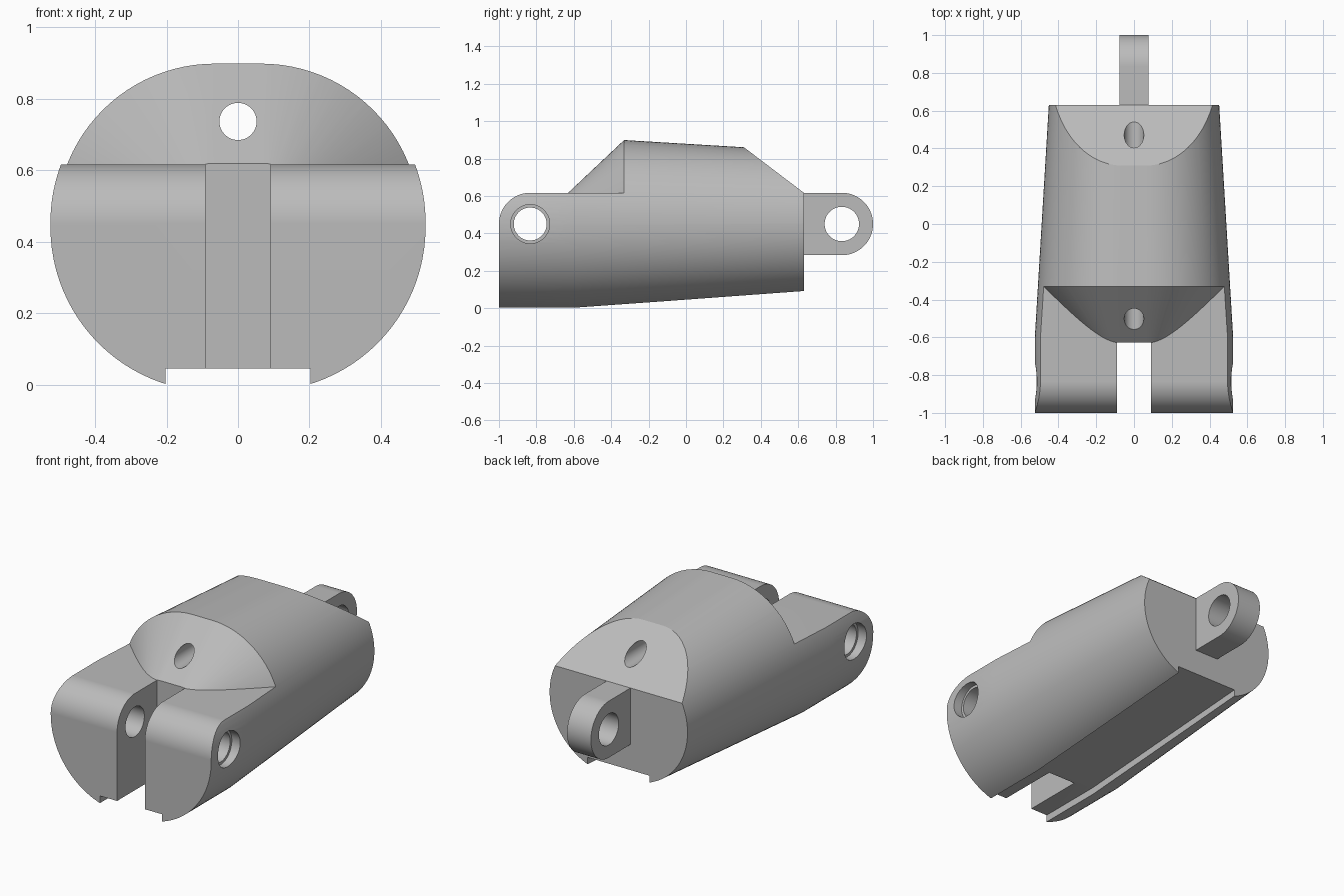
import bpy
import bmesh
from math import sin, cos, pi, radians, sqrt
from mathutils import Matrix

cube = bpy.data.objects.get("Cube")
if cube:
    bpy.data.objects.remove(cube)

gray = bpy.data.materials.new("plain_gray")
gray.use_nodes = True
gray.diffuse_color = (0.5, 0.5, 0.5, 1)
gray.node_tree.nodes["Principled BSDF"].inputs["Base Color"].default_value = (0.5, 0.5, 0.5, 1)

AXIS_Z = 0.45      # height of the pin holes
LEDGE = 0.617      # height of the flat shoulders
PIN_Y = 0.833      # distance of the pin holes from the middle
LUG_R = 0.167      # rounding of the lug and the prongs


def finish(name, bm):
    bmesh.ops.recalc_face_normals(bm, faces=bm.faces)
    mesh = bpy.data.meshes.new(name)
    bm.to_mesh(mesh)
    bm.free()
    mesh.materials.append(gray)
    ob = bpy.data.objects.new(name, mesh)
    bpy.context.collection.objects.link(ob)
    return ob


def loft(name, rings):
    """Skin closed rings of equal length and cap both ends."""
    bm = bmesh.new()
    loops = [[bm.verts.new(p) for p in ring] for ring in rings]
    n = len(loops[0])
    for a, b in zip(loops, loops[1:]):
        for i in range(n):
            j = (i + 1) % n
            bm.faces.new((a[i], a[j], b[j], b[i]))
    bm.faces.new(loops[0])
    bm.faces.new(loops[-1])
    return finish(name, bm)


def prism(name, profile, half_width):
    """Extrude a (y, z) profile across x."""
    return loft(name, [[(x, y, z) for y, z in profile] for x in (-half_width, half_width)])


def arc(cy, cz, r, start, end, steps=24):
    angles = [radians(start + (end - start) * i / steps) for i in range(steps + 1)]
    return [(cy + r * cos(a), cz + r * sin(a)) for a in angles]


def cylinder(name, r, length, axis, location):
    bm = bmesh.new()
    bmesh.ops.create_cone(bm, cap_ends=True, segments=64, radius1=r, radius2=r, depth=length,
                          matrix=Matrix.Translation(location) @ Matrix.Rotation(pi / 2, 4, axis))
    return finish(name, bm)


def section(y, r, low=0.455, high=0.455, flat=0.065):
    """Rounded body outline: two half circles joined by short flats."""
    quarters = ((flat, high, 0), (-flat, high, 90), (-flat, low, 180), (flat, low, 270))
    return [(x, y, z) for cx, cz, a in quarters
            for x, z in arc(cx, cz, r, a, a + 90)]


def cut(target, *cutters):
    bpy.context.view_layer.objects.active = target
    for cutter in cutters:
        mod = target.modifiers.new("cut", 'BOOLEAN')
        mod.operation = 'DIFFERENCE'
        mod.solver = 'EXACT'
        mod.object = cutter
        bpy.ops.object.modifier_apply(modifier=mod.name)
        bpy.data.objects.remove(cutter)


def shade(ob):
    bpy.ops.object.select_all(action='DESELECT')
    ob.select_set(True)
    bpy.context.view_layer.objects.active = ob
    bpy.ops.object.shade_smooth_by_angle(angle=radians(25))
    mod = ob.modifiers.new("clean_normals", 'WEIGHTED_NORMAL')
    mod.keep_sharp = True


# Tapered body
body = loft("body", [section(-1, 0.46, 0.441), section(-0.6, 0.46, 0.441),
                     section(0.63, 0.386, 0.452)])

# Front shoulders, leaving a conical nose on the upper half
shoulder = prism("shoulder_cutter", [(-1.2, LEDGE), (-0.3, LEDGE), (-0.3, 1.2), (-1.2, 1.2)], 0.8)
nose = loft("nose_cutter", [section(-0.68, 0.115), section(-0.2, 0.567)])
cut(shoulder, nose)

# Rounded upper front edge of the prongs
corner = prism("corner_cutter", [(-1.2, AXIS_Z)] + arc(-PIN_Y, AXIS_Z, LUG_R, 180, 90)
               + [(-PIN_Y, 0.7), (-1.2, 0.7)], 0.8)

# Sloped back deck, slot between the prongs, channel underneath
deck = prism("deck_cutter", [(0.31, 0.86), (0.63, LEDGE), (0.79, 0.495), (0.79, 1.2),
                             (-0.138, 1.2)], 0.8)
slot = prism("slot_cutter", [(-1.2, -0.2), (-0.627, -0.2), (-0.627, 0.64), (-1.2, 0.64)], 0.091)
channel = prism("channel_cutter", [(-1.2, -0.2), (-1.2, 0.045), (-0.6, 0.045),
                                   (0.75, 0.14), (0.75, -0.2)], 0.203)

# Lengthwise bore, pin hole and its counterbores
bore = cylinder("bore_cutter", 0.052, 3, 'X', (0, 0, 0.737))
pin = cylinder("pin_cutter", 0.088, 2, 'Y', (0, -PIN_Y, AXIS_Z))
recesses = [cylinder("recess_cutter", 0.104, 0.4, 'Y', (s * 0.67, -PIN_Y, AXIS_Z)) for s in (-1, 1)]

cut(body, shoulder, corner, deck, slot, channel, bore, pin, *recesses)
shade(body)

# Back lug with its pin hole
lug = prism("back_lug", [(0.6, AXIS_Z - LUG_R)] + arc(PIN_Y, AXIS_Z, LUG_R, -90, 90, 48)
            + [(0.6, AXIS_Z + LUG_R)], 0.078)
cut(lug, cylinder("lug_pin_cutter", 0.092, 1, 'Y', (0, PIN_Y, AXIS_Z)))
shade(lug)
